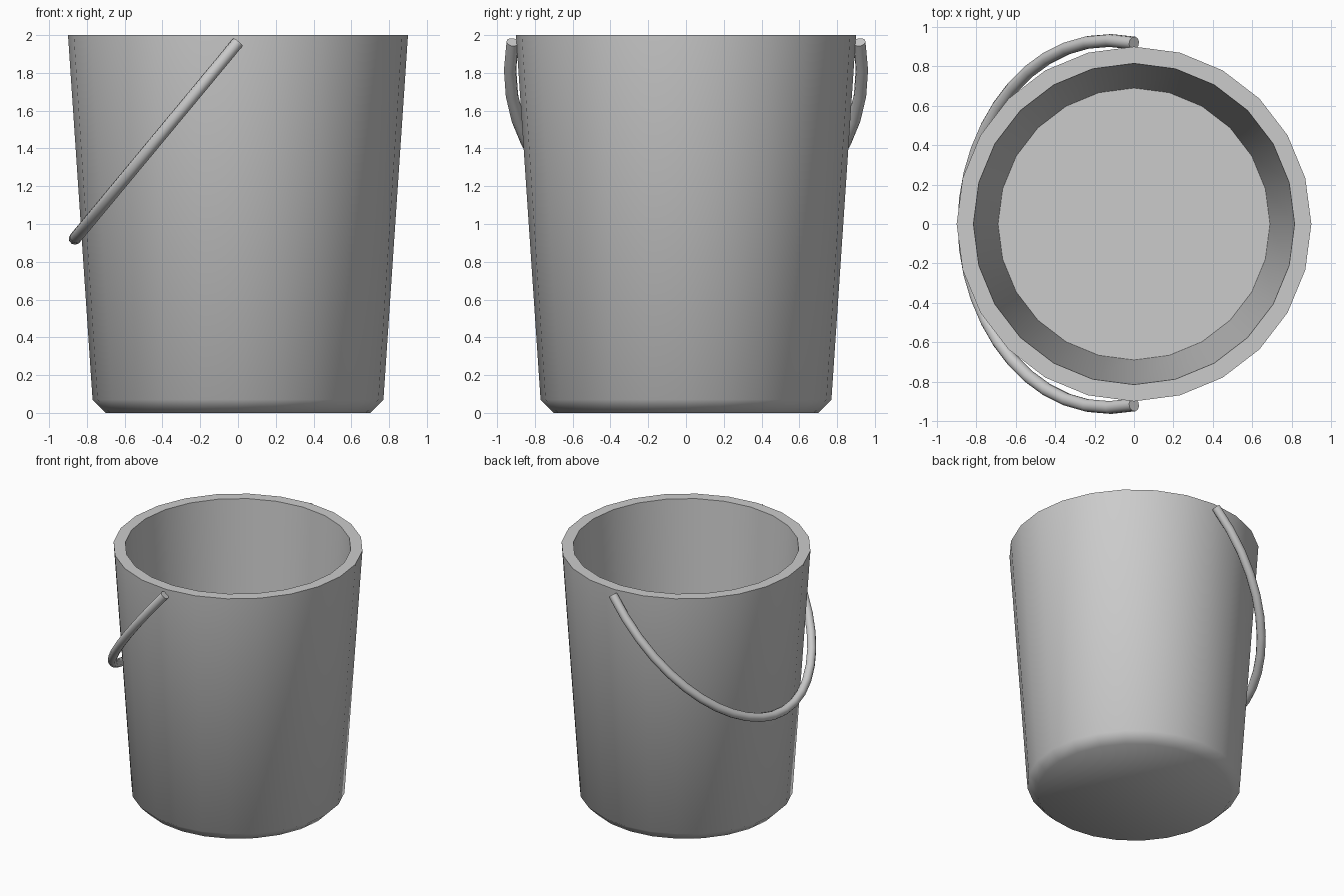
import bpy, bmesh, math

if "Cube" in bpy.data.objects:
    bpy.data.objects.remove(bpy.data.objects["Cube"])

SIDES = 24


def smooth(obj, angle):
    bpy.ops.object.select_all(action='DESELECT')
    obj.select_set(True)
    bpy.context.view_layer.objects.active = obj
    bpy.ops.object.shade_smooth_by_angle(angle=math.radians(angle))


# bucket: turned profile (radius, height) from underside, over the rim, to the inner floor
profile = [(0.70, 0), (0.77, 0.07), (0.90, 2.0), (0.815, 2.0), (0.69, 0.12)]
bm = bmesh.new()
rings = [[bm.verts.new((r * math.cos(2 * math.pi * i / SIDES),
                        r * math.sin(2 * math.pi * i / SIDES), z))
          for i in range(SIDES)] for r, z in profile]
for a, b in zip(rings, rings[1:]):
    for i in range(SIDES):
        j = (i + 1) % SIDES
        bm.faces.new((a[i], a[j], b[j], b[i]))
bm.faces.new(rings[0][::-1])
bm.faces.new(rings[-1])
mesh = bpy.data.meshes.new("bucket")
bm.to_mesh(mesh)
bm.free()
bucket = bpy.data.objects.new("bucket", mesh)
bpy.context.collection.objects.link(bucket)
smooth(bucket, 60)


# handle: round bar bent in a tilted plane, hanging to the left side
def hang(t, y):
    return (-0.863 * t, y, 1.963 - 1.04 * t)


curve = bpy.data.curves.new("handle", 'CURVE')
curve.dimensions = '3D'
curve.bevel_depth = 0.033
curve.bevel_resolution = 3
curve.use_fill_caps = True
curve.resolution_u = 12
spline = curve.splines.new('BEZIER')
spline.bezier_points.add(2)
points = [  # left handle, point, right handle, each as (drop, y)
    ((-0.3, -0.85), (0, -0.918), (0.57, -1.02)),
    ((1, -0.52), (1, 0), (1, 0.52)),
    ((0.57, 1.02), (0, 0.918), (-0.3, 0.85)),
]
for p, (left, co, right) in zip(spline.bezier_points, points):
    p.handle_left_type = p.handle_right_type = 'FREE'
    p.co, p.handle_left, p.handle_right = hang(*co), hang(*left), hang(*right)
handle = bpy.data.objects.new("handle", curve)
bpy.context.collection.objects.link(handle)
bpy.ops.object.select_all(action='DESELECT')
handle.select_set(True)
bpy.context.view_layer.objects.active = handle
bpy.ops.object.convert(target='MESH')
handle = bpy.context.view_layer.objects.active

# weld the end caps to the bar
bm = bmesh.new()
bm.from_mesh(handle.data)
bmesh.ops.remove_doubles(bm, verts=bm.verts, dist=0.0005)
bmesh.ops.recalc_face_normals(bm, faces=bm.faces)
bm.to_mesh(handle.data)
bm.free()
smooth(handle, 60)
